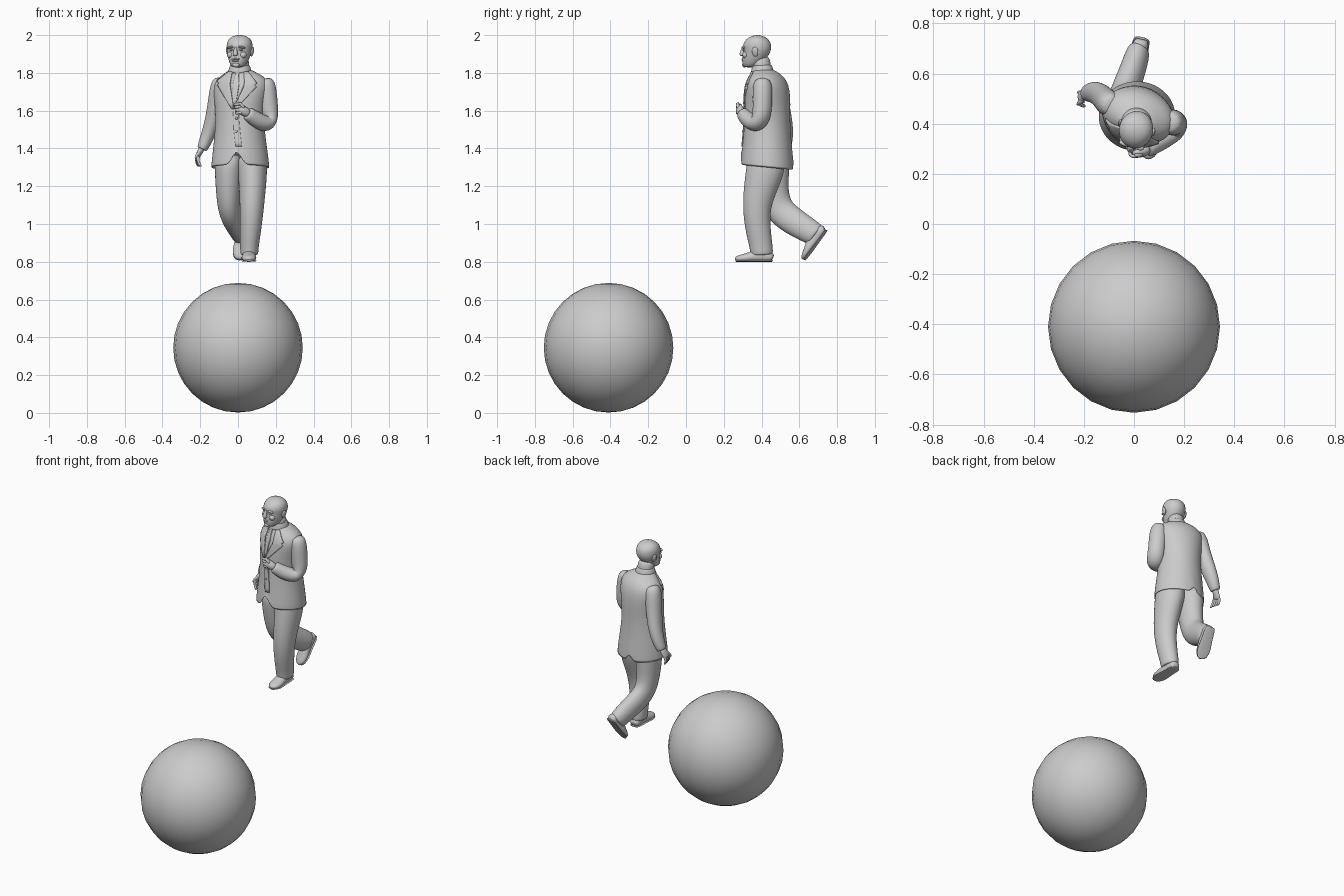
import bpy, bmesh
from math import sin, cos, pi, radians, exp
from mathutils import Vector, Matrix


def finish(name, bm, sub=0, mat=None):
    bmesh.ops.recalc_face_normals(bm, faces=bm.faces)
    for f in bm.faces:
        f.smooth = True
    me = bpy.data.meshes.new(name)
    bm.to_mesh(me)
    bm.free()
    if mat:
        me.transform(mat)
    ob = bpy.data.objects.new(name, me)
    bpy.context.collection.objects.link(ob)
    if sub:
        m = ob.modifiers.new("smooth", 'SUBSURF')
        m.levels = m.render_levels = sub
    return ob


def loft(name, rings, sub=2, mat=None):
    """Skin a list of vertex rings and cap both ends."""
    bm = bmesh.new()
    vs = [[bm.verts.new(p) for p in r] for r in rings]
    n = len(vs[0])
    for a, b in zip(vs, vs[1:]):
        for i in range(n):
            bm.faces.new((a[i], a[(i + 1) % n], b[(i + 1) % n], b[i]))
    bm.faces.new(vs[0])
    bm.faces.new(vs[-1])
    return finish(name, bm, sub, mat)


def ring(c, u, v, n, floor=-9):
    k = 3 / (2 + cos(2 * pi / n))      # counter the subdivision shrinkage
    return [Vector(c) + k * (cos(a) * u + max(sin(a), floor) * v)
            for a in (2 * pi * i / n for i in range(n))]


def limb(name, pts, ref=(1, 0, 0), n=12, floor=-9, sub=2, mat=None):
    """Tube through (x, y, z, r1, r2), r1 measured along ref."""
    c = [Vector(p[:3]) for p in pts]
    rings = []
    for i, p in enumerate(pts):
        t = (c[min(i + 1, len(c) - 1)] - c[max(i - 1, 0)]).normalized()
        u = Vector(ref)
        u = (u - t * u.dot(t)).normalized()
        rings.append(ring(c[i], u * p[3], t.cross(u) * p[-1], n, floor))
    return loft(name, rings, sub, mat)


def blob(name, c, s, mat=None, rot=0, seg=16):
    bm = bmesh.new()
    m = Matrix.Translation(c) @ Matrix.Rotation(rot, 4, 'Y') @ Matrix.Diagonal((*s, 1))
    bmesh.ops.create_uvsphere(bm, u_segments=seg, v_segments=seg * 2 // 3, radius=1, matrix=m)
    return finish(name, bm, 0, mat)


# Ball
blob("ball", (0, -0.41, 0.345), (0.343,) * 3, seg=24)

# Jacket: z, cx, cy, rx, ry, yaw; first ring is the inside of the hem
rows = [(1.40, .015, .43, .13, .115, 0), (1.292, .012, .43, .152, .138, 0),
        (1.30, .012, .43, .154, .14, 0), (1.37, .012, .43, .147, .134, -3),
        (1.46, .01, .43, .135, .126, -8), (1.55, .01, .43, .128, .12, -12),
        (1.64, .012, .432, .137, .12, -16), (1.71, .017, .432, .15, .113, -18),
        (1.755, .02, .43, .145, .1, -18), (1.785, .02, .428, .115, .08, -18),
        (1.805, .015, .418, .075, .065, -15), (1.822, .01, .405, .052, .052, -10)]
rings = []
for k, (z, cx, cy, rx, ry, yaw) in enumerate(rows):
    R = Matrix.Rotation(radians(yaw), 3, 'Z')
    r = ring((cx, cy, z), R @ Vector((rx, 0, 0)), R @ Vector((0, ry, 0)), 40)
    if k in (1, 2, 3):     # front opening, back vent and sloping hem
        w = 1 if k < 3 else 0.25
        for i, p in enumerate(r):
            a = 2 * pi * i / 40
            p.z += w * (.085 * exp(-((a - 1.46 * pi) / .17) ** 2)
                        + .05 * exp(-((a - .5 * pi) / .1) ** 2) - .014 * sin(a))
    rings.append(r)
jacket = loft("jacket", rings, 1)


def panel(name, rows, lift, thick, cols=6):
    """Cloth strip of rows (z, left, right) pressed on the jacket front."""
    bm = bmesh.new()
    fine = []
    for a, b in zip(rows, rows[1:]):
        fine += [[p + (q - p) * t / 4 for p, q in zip(a, b)] for t in range(4)]
    fine.append(rows[-1])
    g = [[bm.verts.new((l + (r - l) * i / cols, .2, z)) for i in range(cols + 1)]
         for z, l, r in fine]
    for a, b in zip(g, g[1:]):
        for i in range(cols):
            bm.faces.new((a[i], b[i], b[i + 1], a[i + 1]))
    ob = finish(name, bm)
    w = ob.modifiers.new("press", 'SHRINKWRAP')
    w.target, w.wrap_method, w.use_project_y, w.offset = jacket, 'PROJECT', True, lift
    s = ob.modifiers.new("cloth", 'SOLIDIFY')
    s.thickness, s.offset = thick, 0
    return ob


# Shirt front, tie, lapels and overlapping jacket edge
panel("shirt_front", [(1.812, -.03, .035), (1.74, -.04, .035), (1.62, -.026, -.02)], .001, .003)
panel("tie", [(1.812, -.014, .012), (1.79, -.014, .004), (1.74, -.026, .006), (1.63, -.03, -.012)], .004, .006)
panel("left_lapel", [(1.805, -.05, -.03), (1.755, -.112, -.04), (1.742, -.098, -.042),
                     (1.735, -.108, -.042), (1.61, -.034, -.022)], .005, .008)
panel("right_lapel", [(1.805, .032, .055), (1.745, .034, .1), (1.735, .032, .088),
                      (1.725, .03, .098), (1.61, -.024, -.012)], .005, .008)
panel("jacket_edge", [(1.62, -.026, .0), (1.5, -.022, .01), (1.41, -.012, .02)], .003, .006)
for z in (1.56, 1.49):
    blob("button", (-.008, .305, z), (.007, .008, .007))

# Neck and collar
limb("neck", [(.01, .412, 1.78, .05, .048), (.01, .402, 1.83, .049, .047), (.008, .392, 1.89, .05, .05)])
limb("collar", [(.01, .405, 1.795, .066, .064), (.01, .404, 1.815, .06, .058),
                (.01, .402, 1.84, .053, .052), (.01, .402, 1.841, .047, .046)], n=16)

# Head, built facing -y then turned
turn = (Matrix.Translation((.008, .375, 0)) @ Matrix.Rotation(radians(-16), 4, 'Z')
        @ Matrix.Translation((0, -.375, 0)))
prof = [(1.829, .313, .36, .02), (1.834, .302, .378, .034), (1.855, .297, .405, .047),
        (1.88, .297, .43, .056), (1.91, .305, .447, .064), (1.927, .304, .451, .067),
        (1.942, .3, .452, .068), (1.965, .308, .447, .066), (1.985, .327, .429, .053),
        (1.996, .35, .405, .032), (2.0, .372, .388, .01)]
loft("head", [ring((0, (a + b) / 2, z), Vector((rx, 0, 0)), Vector((0, (b - a) / 2, 0)), 20)
              for z, a, b, rx in prof], 1, turn)
limb("nose", [(0, .304, 1.938, .007, .007), (0, .297, 1.918, .009, .011),
              (0, .292, 1.9, .014, .014), (0, .298, 1.891, .014, .012)], n=10, mat=turn)
blob("upper_lip", (0, .3, 1.873), (.022, .008, .005), turn)
blob("lower_lip", (0, .301, 1.864), (.019, .008, .005), turn)
blob("chin", (0, .308, 1.842), (.021, .014, .013), turn)
for s in (-1, 1):
    blob("brow", (s * .028, .312, 1.936), (.024, .012, .006), turn, s * .15)
    blob("cheek", (s * .033, .323, 1.895), (.02, .018, .018), turn)
    blob("eye", (s * .026, .314, 1.922), (.012, .01, .006), turn)
    blob("ear", (s * .067, .385, 1.912), (.008, .017, .026), turn, s * .2)

# Sleeves
ref = (.58, -.81, 0)
limb("bent_sleeve", [(.14, .405, 1.772, .036, .036), (.15, .405, 1.735, .053, .052),
                     (.16, .405, 1.63, .052, .05), (.168, .4, 1.56, .05, .047),
                     (.155, .375, 1.525, .05, .047), (.105, .334, 1.545, .042, .044),
                     (.055, .3, 1.583, .034, .037), (.05, .297, 1.587, .028, .03)], ref)
limb("hanging_sleeve", [(-.085, .472, 1.772, .036, .036), (-.098, .478, 1.735, .05, .054),
                        (-.115, .493, 1.63, .046, .053), (-.135, .515, 1.54, .041, .05),
                        (-.163, .527, 1.46, .036, .042), (-.19, .522, 1.398, .029, .033),
                        (-.191, .522, 1.396, .022, .026)])

# Hand held at the chest
limb("bent_wrist", [(.06, .3, 1.58, .02, .022), (.035, .288, 1.597, .021, .025),
                    (.005, .28, 1.612, .018, .028), (-.008, .282, 1.615, .01, .018)], ref)
for i in range(4):
    z = 1.635 - .015 * i
    x = .003 * i
    limb("curled_finger", [(.018 + x, .274, z, .007), (-.006 + x, .267, z, .008),
                           (-.02 + x, .279, z - .004, .008), (-.012 + x, .295, z - .006, .006)],
         (0, 0, 1), 8, sub=1)
limb("bent_thumb", [(.035, .28, 1.61, .009), (.018, .272, 1.632, .009), (.002, .276, 1.644, .006)], (0, 1, 0), 8)

# Hand hanging at the side
limb("hanging_palm", [(-.188, .522, 1.405, .017, .02), (-.2, .516, 1.385, .015, .023),
                      (-.214, .507, 1.358, .013, .028), (-.217, .505, 1.35, .008, .022)])
for i in range(4):
    y = .528 - .016 * i
    limb("hanging_finger", [(-.211, y, 1.364, .008), (-.222 + .003 * i, y - .004, 1.338, .008),
                            (-.216 + .004 * i, y - .008, 1.315, .007),
                            (-.206 + .004 * i, y - .01, 1.304, .005)], (0, 1, 0), 8, sub=1)
limb("hanging_thumb", [(-.2, .5, 1.385, .009), (-.218, .484, 1.365, .009),
                       (-.226, .475, 1.342, .006)], (0, 1, 0), 8, sub=1)

# Trouser legs
limb("standing_leg", [(.07, .43, 1.38, .08, .1), (.078, .42, 1.28, .078, .102),
                      (.076, .385, 1.16, .068, .083), (.072, .372, 1.06, .062, .071),
                      (.066, .383, .96, .055, .066), (.06, .398, .88, .049, .06),
                      (.06, .402, .838, .047, .06), (.06, .402, .836, .038, .048)])
limb("trailing_leg", [(-.045, .45, 1.38, .076, .1), (-.05, .455, 1.27, .073, .09),
                      (-.052, .462, 1.17, .064, .08), (-.05, .485, 1.085, .058, .078),
                      (-.032, .54, 1.032, .055, .076), (-.003, .62, .982, .052, .068),
                      (.018, .69, .94, .047, .062), (.019, .692, .938, .038, .05)])


# Shoes: heel at the origin, sole on z = 0, toe towards -y
def shoe(name, mat):
    up = [(0, .021, .016, .018), (-.01, .031, .03, .027), (-.05, .033, .036, .045),
          (-.09, .034, .036, .035), (-.14, .041, .027, .024), (-.175, .035, .02, .019),
          (-.194, .022, .014, .014), (-.199, .008, .01, .008)]
    limb(name, [(0, y, r2 * .7 + .004, w, r2) for y, w, h, r2 in up], floor=-.7, n=16, sub=1, mat=mat)
    limb(name + "_sole", [(0, y, .005, w * 1.06, .005) for y, w, h, r2 in up], n=16, sub=1, mat=mat)


shoe("front_shoe", Matrix.Translation((.058, .46, .8)))
shoe("back_shoe", Matrix.Translation((.033, .748, .965)) @ Matrix.Rotation(radians(-12), 4, 'Z')
     @ Matrix.Rotation(radians(53), 4, 'X'))
